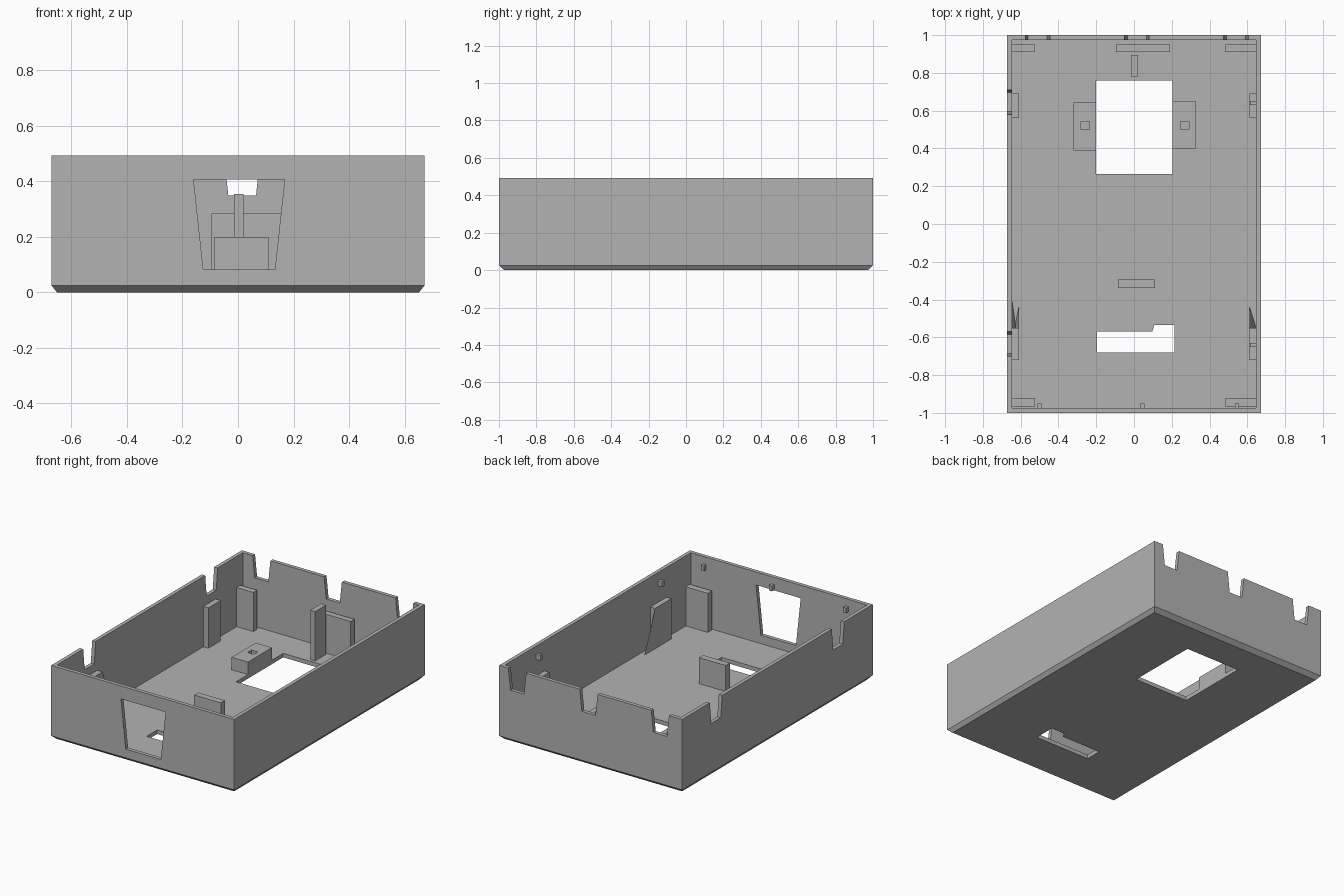
import bpy, bmesh

if "Cube" in bpy.data.objects:
    bpy.data.objects.remove(bpy.data.objects["Cube"])

grey = bpy.data.materials.new("plain grey")
grey.diffuse_color = (0.45, 0.45, 0.45, 1)
grey.use_nodes = True
grey.node_tree.nodes["Principled BSDF"].inputs["Base Color"].default_value = grey.diffuse_color

W, L, H, FLOOR, T = 0.672, 1.0, 0.493, 0.027, 0.025


def hull(name, pts):
    """Convex solid around a few points."""
    bm = bmesh.new()
    for p in pts:
        bm.verts.new(p)
    bmesh.ops.convex_hull(bm, input=bm.verts)
    bmesh.ops.dissolve_limit(bm, angle_limit=0.001, verts=bm.verts, edges=bm.edges)
    bmesh.ops.recalc_face_normals(bm, faces=bm.faces)
    me = bpy.data.meshes.new(name)
    bm.to_mesh(me)
    bm.free()
    me.materials.append(grey)
    ob = bpy.data.objects.new(name, me)
    bpy.context.collection.objects.link(ob)
    return ob


def box(name, x0, x1, y0, y1, z0, z1):
    return hull(name, [(x, y, z) for x in (x0, x1) for y in (y0, y1) for z in (z0, z1)])


def cut(ob, cutter):
    m = ob.modifiers.new("cut", 'BOOLEAN')
    m.operation, m.solver, m.object = 'DIFFERENCE', 'EXACT', cutter
    bpy.context.view_layer.objects.active = ob
    bpy.ops.object.modifier_apply(modifier=m.name)
    bpy.data.objects.remove(cutter)


def trapezoid(axis, wall, low, high, z0, z1):
    """Tapered cutter through a wall, widening upward."""
    pts = []
    for d in (wall - 0.06, wall + 0.06):
        for (a, b), z in ((low, z0), (high, z1)):
            for s in (a, b):
                pts.append((s, d, z) if axis == 'y' else (d, s, z))
    return hull("cutter", pts)


# case: open tray with chamfered bottom edge
c = 0.02
shell = hull("case_shell", [(sx * (W - i), sy * (L - i * 1.4), z) for sx in (-1, 1)
                            for sy in (-1, 1) for i, z in ((c, 0), (0, 0.025), (0, H))])
cut(shell, box("cutter", -W + T, W - T, -L + T, L - T, FLOOR, 1))

# front window
cut(shell, trapezoid('y', -L, (-0.125, 0.133), (-0.16, 0.168), 0.083, 0.407))

# snap notches in the back and left walls (taper continues past the rim)
for x in (-0.51, 0.015, 0.54):
    cut(shell, trapezoid('y', L, (x - 0.05, x + 0.05), (x - 0.068, x + 0.068), 0.35, 0.52))
for y in (0.645, -0.635):
    cut(shell, trapezoid('x', -W, (y - 0.05, y + 0.05), (y - 0.068, y + 0.068), 0.35, 0.52))

# floor openings
cut(shell, box("cutter", -0.2, 0.205, 0.265, 0.76, -0.1, 0.06))
cut(shell, box("cutter", -0.195, 0.215, -0.68, -0.57, -0.1, 0.06))
cut(shell, hull("cutter", [(x, y, z) for x, y in ((0.095, -0.575), (0.107, -0.535),
                (0.215, -0.535), (0.215, -0.575)) for z in (-0.1, 0.06)]))

# standing posts and plates
Z = FLOOR - 0.005
for y0, y1, end in ((0.91, 0.95, "back"), (-0.965, -0.922, "front")):
    box(end + "_left_post", -0.65, -0.525, y0, y1, Z, 0.287)
    box(end + "_right_post", 0.485, 0.65, y0, y1, Z, 0.287)
for y0, y1, end in ((0.56, 0.69, "rear"), (-0.72, -0.55, "fore")):
    box(end + "_side_post_left", -0.65, -0.61, y0, y1, Z, 0.295)
    box(end + "_side_post_right", 0.612, 0.65, y0, y1, Z, 0.295)
box("back_middle_post", -0.095, 0.19, 0.91, 0.95, Z, 0.285)
box("narrow_rib", -0.015, 0.02, 0.78, 0.895, Z, 0.355)
box("low_stop", -0.085, 0.11, -0.338, -0.295, Z, 0.2)

# sloping spikes on the fore side posts
for xo, xm, apex in ((0.612, 0.647, -0.44), (-0.61, -0.631, -0.44), (-0.648, -0.625, -0.39)):
    hull("post_brace", [(xo, -0.55, 0.295), (xo, -0.55, FLOOR), (xm, -0.55, FLOOR),
                        (xo, apex, FLOOR)])

# screw blocks with blind square holes
for x0, y0, hx in ((-0.32, 0.39, -0.258), (0.205, 0.4, 0.268)):
    block = box("screw_block", x0, x0 + 0.12, y0, y0 + 0.252, Z, 0.11)
    cut(block, box("cutter", hx - 0.023, hx + 0.023, 0.5, 0.543, FLOOR, 0.2))

# small snap pegs on the front and right walls
for x in (-0.5, 0.045, 0.545):
    box("front_peg", x - 0.011, x + 0.011, -0.98, -0.95, 0.41, 0.445)
for y in (0.64, -0.64):
    box("side_peg", 0.615, 0.65, y - 0.011, y + 0.011, 0.405, 0.44)
